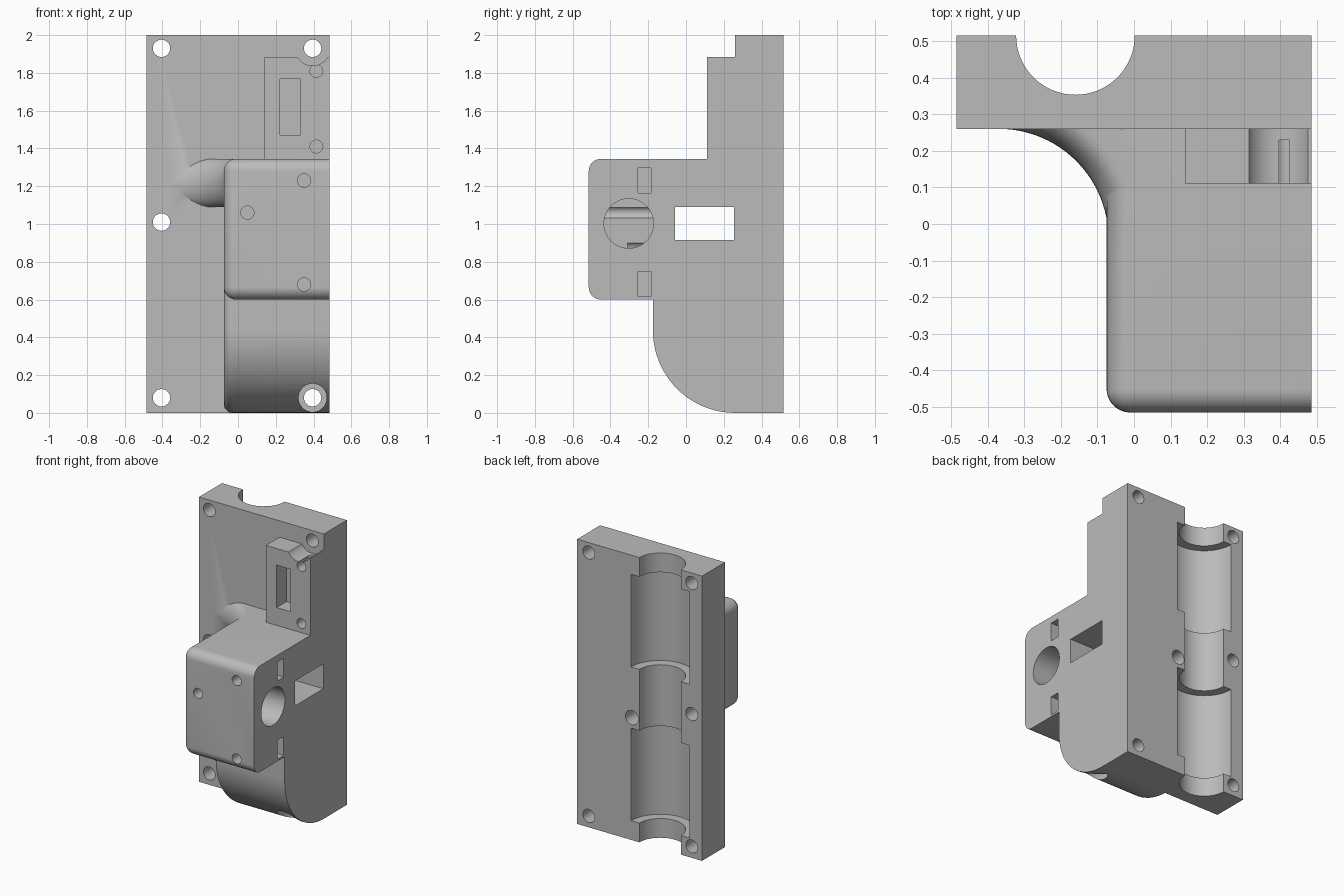
import bpy, bmesh
from math import sin, cos, pi, radians
from mathutils import Vector, Matrix

if "Cube" in bpy.data.objects:
    bpy.data.objects.remove(bpy.data.objects["Cube"])

grey = bpy.data.materials.new("plain_grey")
grey.use_nodes = True
grey.diffuse_color = (0.5, 0.5, 0.5, 1)
grey.node_tree.nodes["Principled BSDF"].inputs["Base Color"].default_value = (0.5, 0.5, 0.5, 1)

LEFT, RIGHT = -0.075, 0.485     # sides of the housing
FRONT, BACK = 0.26, 0.515       # faces of the plate
AXES = {"x": Matrix.Rotation(pi / 2, 3, "Y"),
        "y": Matrix.Rotation(-pi / 2, 3, "X"),
        "z": Matrix.Identity(3)}


def finish(bm, name):
    bmesh.ops.recalc_face_normals(bm, faces=bm.faces)
    mesh = bpy.data.meshes.new(name)
    bm.to_mesh(mesh)
    bm.free()
    mesh.materials.append(grey)
    ob = bpy.data.objects.new(name, mesh)
    bpy.context.collection.objects.link(ob)
    return ob


def box(name, x, y, z):
    bm = bmesh.new()
    bmesh.ops.create_cube(bm, size=1)
    for v in bm.verts:
        v.co = [(a + b) / 2 + c * (b - a) for (a, b), c in zip((x, y, z), v.co)]
    return finish(bm, name)


def rod(name, axis, start, end, radius, sides=48):
    start, end = Vector(start), Vector(end)
    bm = bmesh.new()
    bmesh.ops.create_cone(bm, cap_ends=True, segments=sides, radius1=radius,
                          radius2=radius, depth=(end - start).length)
    bmesh.ops.rotate(bm, verts=bm.verts, matrix=AXES[axis])
    bmesh.ops.translate(bm, verts=bm.verts, vec=(start + end) / 2)
    return finish(bm, name)


def side_profile(name, points, back, rounding):
    """Extrude a y-z outline across the housing, rounding its left and sharp front edges."""
    bm = bmesh.new()
    face = bm.faces.new([bm.verts.new((LEFT, y, z)) for y, z in points])
    moved = bmesh.ops.extrude_face_region(bm, geom=[face])["geom"]
    bmesh.ops.translate(bm, vec=(RIGHT - LEFT, 0, 0),
                        verts=[g for g in moved if isinstance(g, bmesh.types.BMVert)])
    bmesh.ops.recalc_face_normals(bm, faces=bm.faces)
    chosen = []
    for e in bm.edges:
        mid = (e.verts[0].co + e.verts[1].co) / 2
        along_x = abs(e.verts[0].co.x - e.verts[1].co.x) > 0.1
        on_left = mid.x < LEFT + 0.01
        sharp = along_x and e.calc_face_angle(0) > 1
        if mid.y < back - 0.01 and (on_left or sharp):
            chosen.append(e)
    bmesh.ops.bevel(bm, geom=chosen, offset=rounding, segments=8, profile=0.5,
                    affect="EDGES", clamp_overlap=True)
    return finish(bm, name)


def combine(target, other, operation):
    mod = target.modifiers.new(operation, "BOOLEAN")
    mod.operation, mod.solver, mod.object = operation, "EXACT", other
    with bpy.context.temp_override(object=target, active_object=target):
        bpy.ops.object.modifier_apply(modifier=mod.name)
    bpy.data.objects.remove(other)


# Mounting plate, the base for everything else
plate = box("mounting_plate", (-RIGHT, RIGHT), (FRONT, BACK), (0, 2))

# Lower housing with a large rounded belly
inner = 0.29
radius = 0.435
belly = [(FRONT - radius * sin(a), radius - radius * cos(a))
         for a in (pi / 2 * i / 20 for i in range(21))]
lower = side_profile("lower_housing",
                     [(inner, 0)] + belly + [(-0.175, 1.2), (inner, 1.2)], inner, 0.05)
# Upper housing block
upper = side_profile("upper_housing",
                     [(inner, 0.6), (-0.515, 0.6), (-0.515, 1.345), (inner, 1.345)], inner, 0.065)

# Curved cable duct swept round a quarter turn between plate and housing
bm = bmesh.new()
section = [(0.45, 1.345)]
section += [(0.38 - 0.08 * sin(pi * i / 16), 1.217 + 0.128 * cos(pi * i / 16)) for i in range(17)]
section += [(0.45, 1.089)]
steps = 24
rings = []
for s in range(steps + 1):
    a = pi / 2 * s / steps
    rings.append([bm.verts.new((-0.37 + r * cos(a), -0.04 + r * sin(a), z)) for r, z in section])
count = len(section)
for one, two in zip(rings, rings[1:]):
    for i in range(count):
        j = (i + 1) % count
        bm.faces.new((one[i], one[j], two[j], two[i]))
bm.faces.new(rings[0])
bm.faces.new(rings[-1])
duct = finish(bm, "cable_duct")

# Switch mount, cleared round the upper screw
mount = box("switch_mount", (0.14, RIGHT), (0.11, 0.28), (1.3, 1.885))
combine(mount, rod("clearance", "y", (0.395, 0, 1.93), (0.395, FRONT, 1.93), 0.092), "DIFFERENCE")

for part in (lower, upper, duct, mount):
    combine(plate, part, "UNION")

cutters = []
# Rod groove and two bearing seats in the back
cutters.append(rod("groove", "z", (-0.16, BACK, -0.1), (-0.16, BACK, 2.1), 0.162, 64))
for low, high in ((0.135, 0.785), (1.215, 1.865)):
    cutters.append(rod("seat", "z", (-0.16, BACK, low), (-0.16, BACK, high), 0.226, 64))
# Plate screw holes and the lower counterbore
for x, z in ((-0.405, 1.93), (0.395, 1.93), (-0.405, 1.01), (-0.405, 0.08), (0.395, 0.08)):
    cutters.append(rod("screw", "y", (x, -0.3, z), (x, 0.6, z), 0.046, 32))
cutters.append(rod("counterbore", "y", (0.395, -0.3, 0.08), (0.395, FRONT, 0.08), 0.075))
# Blind hole from the back into the main bore
cutters.append(rod("back_hole", "y", (0.06, -0.31, 0.86), (0.06, 0.6, 0.86), 0.05, 32))
cutters.append(rod("bore", "x", (0.03, -0.303, 1.003), (0.6, -0.303, 1.003), 0.131, 64))
# Side window and the nut slots
cutters.append(box("window", (-0.2, 0.6), (-0.058, 0.255), (0.915, 1.09)))
for low, high in ((0.615, 0.748), (1.165, 1.297)):
    cutters.append(box("nut_slot", (0.285, 0.6), (-0.255, -0.185), (low, high)))
# Front screw holes
for x, z in ((0.05, 1.06), (0.35, 1.23), (0.35, 0.68)):
    cutters.append(rod("front_hole", "y", (x, -0.6, z), (x, -0.15, z), 0.035, 32))
# Switch recess and its screw holes
cutters.append(box("recess", (0.222, 0.332), (0, 0.22), (1.47, 1.768)))
for z in (1.41, 1.81):
    cutters.append(rod("switch_hole", "y", (0.415, 0, z), (0.415, 0.23, z), 0.034, 32))
for cutter in cutters:
    combine(plate, cutter, "DIFFERENCE")

plate.name = "carriage_body"
bpy.ops.object.select_all(action="DESELECT")
plate.select_set(True)
bpy.context.view_layer.objects.active = plate
bpy.ops.object.shade_smooth_by_angle(angle=radians(30))
